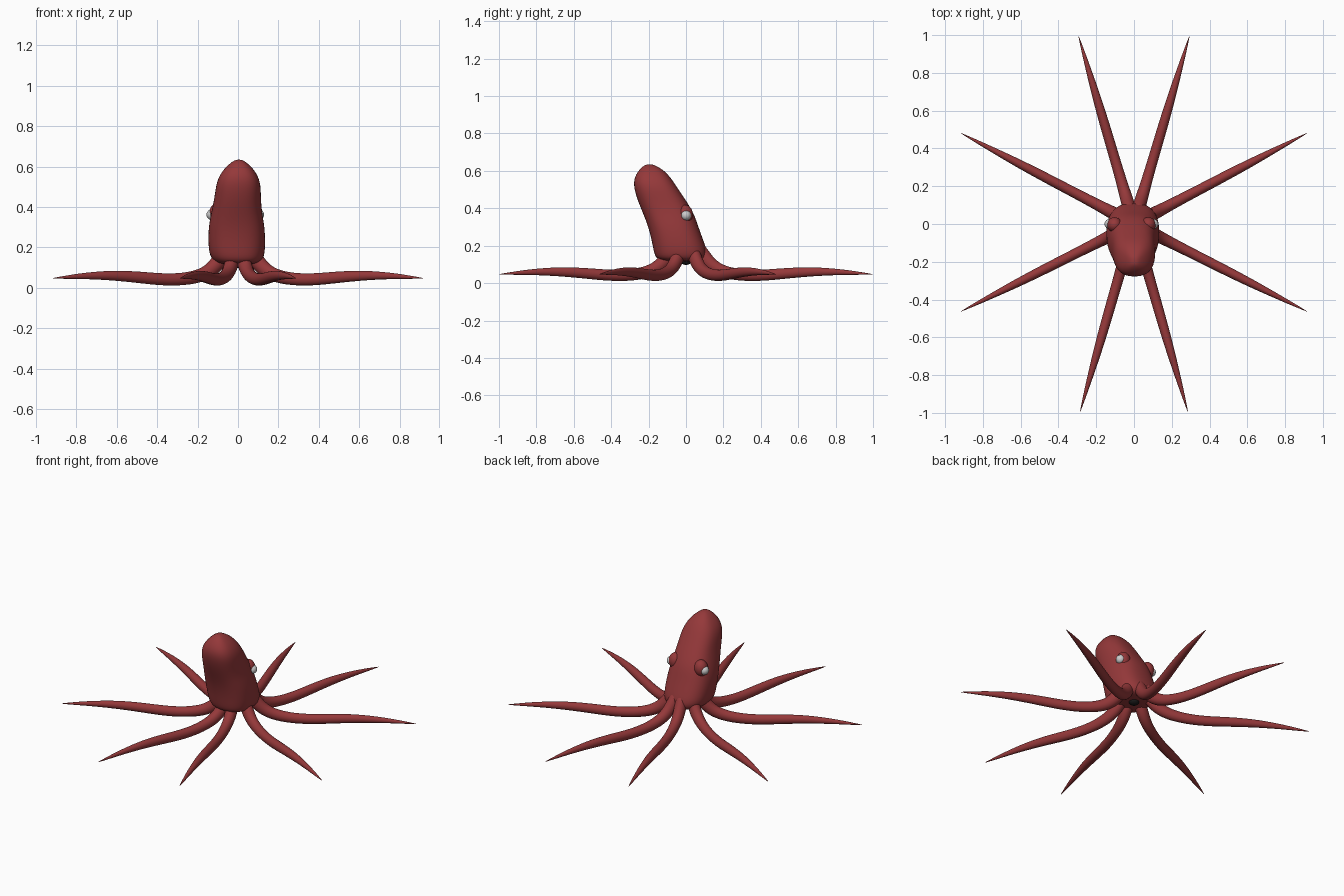
import bpy, bmesh
from math import sin, cos, pi, atan2, hypot
from mathutils import Vector

cube = bpy.data.objects.get("Cube")
if cube:
    bpy.data.objects.remove(cube)


def material(name, rgb):
    m = bpy.data.materials.new(name)
    m.use_nodes = True
    m.diffuse_color = (*rgb, 1)
    m.node_tree.nodes["Principled BSDF"].inputs["Base Color"].default_value = (*rgb, 1)
    return m


SKIN = material("red skin", (0.30, 0.04, 0.042))
WHITE = material("pale grey eye", (0.6, 0.6, 0.6))
BLACK = material("black beak", (0.01, 0.01, 0.01))


def finish(bm, name, mat, levels=0):
    bmesh.ops.recalc_face_normals(bm, faces=bm.faces)
    for f in bm.faces:
        f.smooth = True
    me = bpy.data.meshes.new(name)
    bm.to_mesh(me)
    bm.free()
    me.materials.append(mat)
    ob = bpy.data.objects.new(name, me)
    bpy.context.scene.collection.objects.link(ob)
    if levels:
        sub = ob.modifiers.new("smooth", "SUBSURF")
        sub.levels = sub.render_levels = levels
    return ob


def loft(name, rings, mat, levels):
    """Skin a list of point rings and close both ends."""
    bm = bmesh.new()
    loops = [[bm.verts.new(p) for p in ring] for ring in rings]
    n = len(loops[0])
    for a, b in zip(loops, loops[1:]):
        for i in range(n):
            j = (i + 1) % n
            bm.faces.new((a[i], a[j], b[j], b[i]))
    bm.faces.new(loops[0])
    bm.faces.new(loops[-1])
    return finish(bm, name, mat, levels)


def ball(name, centre, radius, mat, scale=(1, 1, 1)):
    bm = bmesh.new()
    bmesh.ops.create_uvsphere(bm, u_segments=24, v_segments=16, radius=radius)
    bmesh.ops.scale(bm, vec=scale, verts=bm.verts)
    bmesh.ops.translate(bm, vec=centre, verts=bm.verts)
    return finish(bm, name, mat)


def spow(v, e):
    return abs(v) ** e * (1 if v >= 0 else -1)


# Leaning mantle: height, front y, back y, half width, sideways shift
BODY = [
    (0.115, -0.10, 0.07, 0.07, 0),
    (0.125, -0.155, 0.10, 0.115, 0),
    (0.16, -0.17, 0.115, 0.135, -0.005),
    (0.22, -0.18, 0.095, 0.14, -0.006),
    (0.30, -0.20, 0.065, 0.138, -0.007),
    (0.37, -0.227, 0.043, 0.125, -0.007),
    (0.44, -0.257, 0.00, 0.114, -0.002),
    (0.51, -0.278, -0.047, 0.11, 0.002),
    (0.56, -0.277, -0.08, 0.093, 0.003),
    (0.60, -0.255, -0.115, 0.062, 0.004),
    (0.625, -0.23, -0.155, 0.032, 0.004),
    (0.635, -0.21, -0.18, 0.012, 0.004),
]
SIDES = 20
rings = []
for z, front, back, half, shift in BODY:
    ring = []
    for k in range(SIDES):
        a = 2 * pi * k / SIDES
        ring.append((shift + 1.02 * half * spow(cos(a), 0.8),
                     (front + back) / 2 + 1.02 * (back - front) / 2 * spow(sin(a), 0.8), z))
    rings.append(ring)
loft("mantle", rings, SKIN, 2)

# Arm profile: distance along the arm, height, thickness
ARM = [
    (0.04, 0.24, 0.020), (0.07, 0.19, 0.036), (0.10, 0.14, 0.041),
    (0.14, 0.095, 0.039), (0.20, 0.061, 0.035), (0.30, 0.042, 0.032),
    (0.42, 0.040, 0.031), (0.55, 0.052, 0.030), (0.70, 0.062, 0.026),
    (0.85, 0.060, 0.017), (0.96, 0.053, 0.009), (1.043, 0.047, 0.001),
]


def arm(name, tip_x, tip_y):
    heading = atan2(tip_y, tip_x)
    reach = hypot(tip_x, tip_y) / ARM[-1][0]
    out = Vector((cos(heading), sin(heading), 0))
    side = Vector((-sin(heading), cos(heading), 0))
    path = [out * r * reach + Vector((0, 0, z)) for r, z, _ in ARM]
    rings = []
    for i, p in enumerate(path):
        tangent = (path[min(i + 1, len(path) - 1)] - path[max(i - 1, 0)]).normalized()
        up = tangent.cross(side)
        t = ARM[i][2]
        rings.append([p + side * cos(2 * pi * k / 12) * t * 0.9 + up * sin(2 * pi * k / 12) * t
                      for k in range(12)])
    loft(name, rings, SKIN, 2)


# Arms, brows and eyes on both sides
for label, s in (("left", 1), ("right", -1)):
    arm(f"front_{label}_arm", s * 0.287, -1.0)
    arm(f"front_side_{label}_arm", s * 0.92, -0.465)
    arm(f"back_side_{label}_arm", s * 0.92, 0.483)
    arm(f"back_{label}_arm", s * 0.295, 1.0)
    x = 0.102 if s > 0 else -0.129
    ball(f"{label}_brow", (x - s * 0.026, -0.004, 0.368), 0.04, SKIN, (1, 1, 1.25))
    ball(f"{label}_eye", (x, 0, 0.362), 0.027, WHITE)

# Beak under the body
ball("beak", (0, 0, 0.118), 0.03, BLACK, (1, 1, 0.7))
